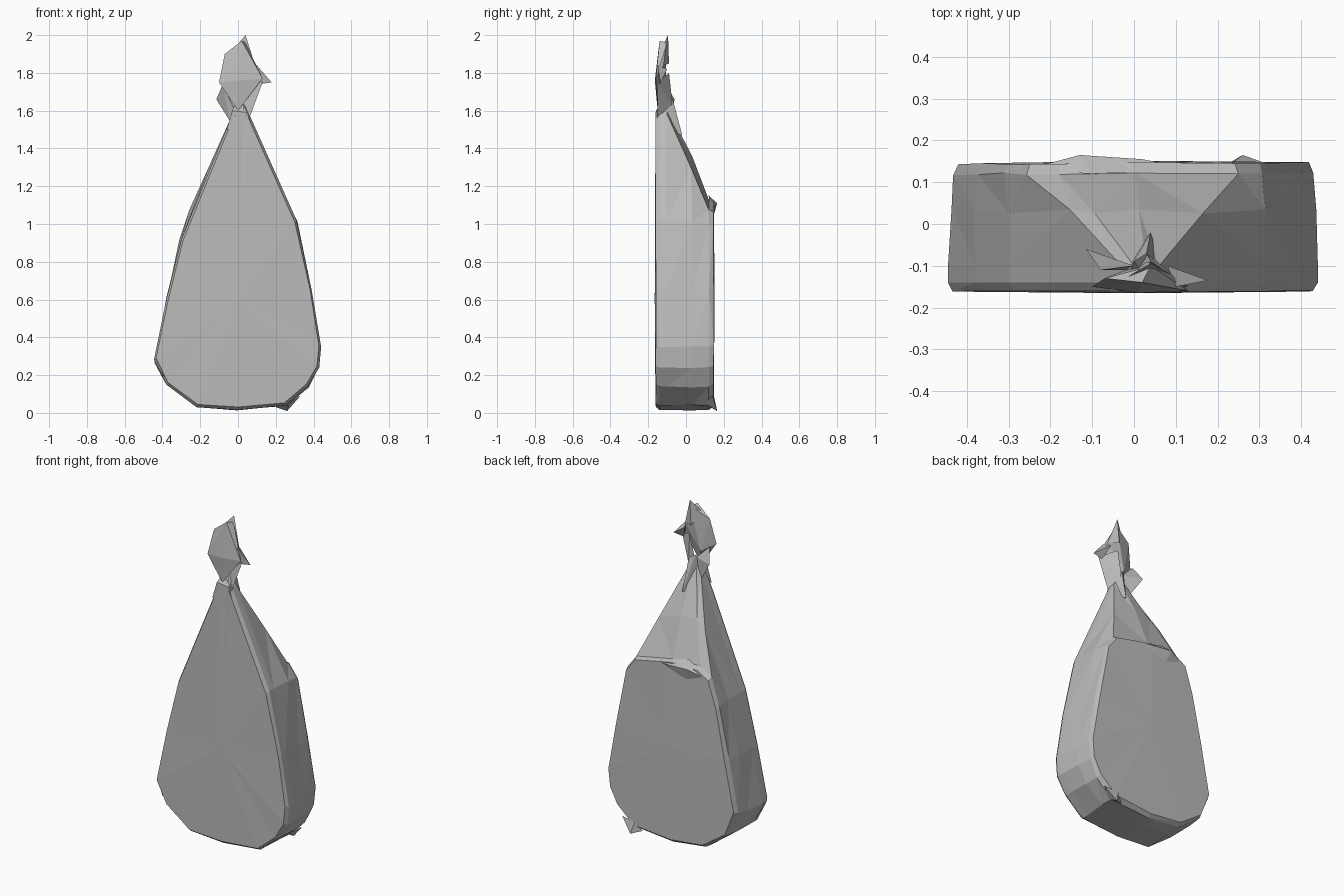
import bpy
import bmesh
import random
from mathutils import Vector

random.seed(4)

default_cube = bpy.data.objects.get("Cube")
if default_cube:
    bpy.data.objects.remove(default_cube, do_unlink=True)

# One grey plastic colour
plastic = bpy.data.materials.new("grey plastic film")
plastic.use_nodes = True
plastic.diffuse_color = (0.5, 0.5, 0.5, 1)
shader = plastic.node_tree.nodes["Principled BSDF"]
shader.inputs["Base Color"].default_value = plastic.diffuse_color


def add_object(name, bm):
    """Turn a bmesh into a flat shaded object."""
    bmesh.ops.recalc_face_normals(bm, faces=bm.faces)
    mesh = bpy.data.meshes.new(name)
    bm.to_mesh(mesh)
    bm.free()
    mesh.materials.append(plastic)
    obj = bpy.data.objects.new(name, mesh)
    bpy.context.collection.objects.link(obj)
    return obj


def crumple(name, points):
    """Faceted lump of gathered film wrapped around a few points."""
    bm = bmesh.new()
    for point in points:
        bm.verts.new(point)
    result = bmesh.ops.convex_hull(bm, input=bm.verts)
    unused = [v for v in result["geom_interior"] if isinstance(v, bmesh.types.BMVert)]
    bmesh.ops.delete(bm, geom=unused, context="VERTS")
    return add_object(name, bm)


# Outlines of the front and back panels (x, z), clockwise from the neck
front_outline = [(.06, 1.58), (.31, 1.02), (.39, .65), (.44, .35), (.43, .24),
                 (.37, .14), (.25, .04), (0, .015), (-.22, .03), (-.38, .15),
                 (-.445, .28), (-.38, .6), (-.3, .92), (-.03, 1.58),
                 (0, 1.62), (.03, 1.62)]
back_outline = [(.25, 1.08), (.31, 1), (.38, .65), (.43, .35), (.42, .24),
                (.37, .14), (.26, .04), (0, .02), (-.22, .04), (-.37, .15),
                (-.435, .3), (-.37, .62), (-.31, .92), (-.26, 1.08),
                (-.18, 1.13), (0, 1.13)]


# Bag body: depth, blend from front to back outline, inset, wrinkle size
def build_bag():
    bm = bmesh.new()
    centre = Vector((0, 0.6))
    rings = []
    for depth, blend, inset, wrinkle in (
            (-.16, 0, .975, .002), (-.14, 0, 1, 0), (-.1, 0, 1, 0),
            (.03, .55, 1, .006), (.12, 1, 1, .004), (.145, 1, .97, .003)):
        ring = []
        for start, end in zip(front_outline, back_outline):
            flat = Vector(start).lerp(Vector(end), blend)
            flat = centre + (flat - centre) * inset
            shift = [random.uniform(-wrinkle, wrinkle) for axis in range(3)]
            ring.append(bm.verts.new(Vector((flat.x, depth, flat.y)) + Vector(shift)))
        rings.append(ring)
    count = len(front_outline)
    for near, far in zip(rings, rings[1:]):
        for i in range(count):
            j = (i + 1) % count
            bm.faces.new((near[i], near[j], far[j], far[i]))
    # Panels fan out from a slightly puffed middle
    for ring, puff in ((rings[0], -.004), (rings[-1], .006)):
        middle = bm.verts.new((0, ring[0].co.y + puff, centre.y))
        for i in range(count):
            bm.faces.new((ring[i], ring[(i + 1) % count], middle))
    bmesh.ops.triangulate(bm, faces=[f for f in bm.faces if len(f.verts) > 3])
    return add_object("bag_body", bm)


build_bag()

# Twisted neck and knotted top
crumple("neck_twist", [
    (-.06, -.16, 1.5), (.08, -.16, 1.5), (.04, -.02, 1.47), (-.03, -.16, 1.6),
    (.05, -.16, 1.59), (.03, -.07, 1.66), (0, -.09, 1.68)])
crumple("knot_wrap", [
    (0, -.15, 1.6), (-.1, -.15, 1.75), (-.07, -.13, 1.9), (.02, -.14, 1.97),
    (.04, -.1, 1.96), (.09, -.12, 1.84), (.13, -.16, 1.77), (.01, -.165, 1.76),
    (-.02, -.11, 1.7)])
crumple("knot_tip", [
    (-.02, -.13, 1.93), (.04, -.095, 2), (.09, -.12, 1.84), (.03, -.09, 1.85)])
crumple("knot_spike", [
    (.08, -.1, 1.82), (.1, -.15, 1.84), (.178, -.135, 1.75), (.11, -.14, 1.74)])
crumple("knot_left_flap", [
    (-.115, -.06, 1.66), (-.04, -.09, 1.54), (-.08, -.11, 1.74),
    (0, -.11, 1.56), (0, -.1, 1.66)])
crumple("knot_right_strip", [
    (.06, -.15, 1.56), (0, -.11, 1.58), (.13, -.15, 1.75), (.04, -.09, 1.8),
    (.03, -.07, 1.62)])

# Small folds along the seams
crumple("back_top_fold", [
    (-.26, .13, 1.06), (-.13, .165, 1.11), (.02, .155, 1.1), (.15, .13, 1.09),
    (-.1, .12, 1.15), (-.1, .14, 1.02)])
crumple("bottom_corner_fold", [
    (.2, .13, .03), (.26, .165, .01), (.33, .14, .09), (.24, .15, .08),
    (.27, .1, .05)])
crumple("front_corner_fold", [
    (-.445, -.13, .27), (-.4, -.155, .2), (-.35, -.155, .21), (-.38, -.1, .15)])
